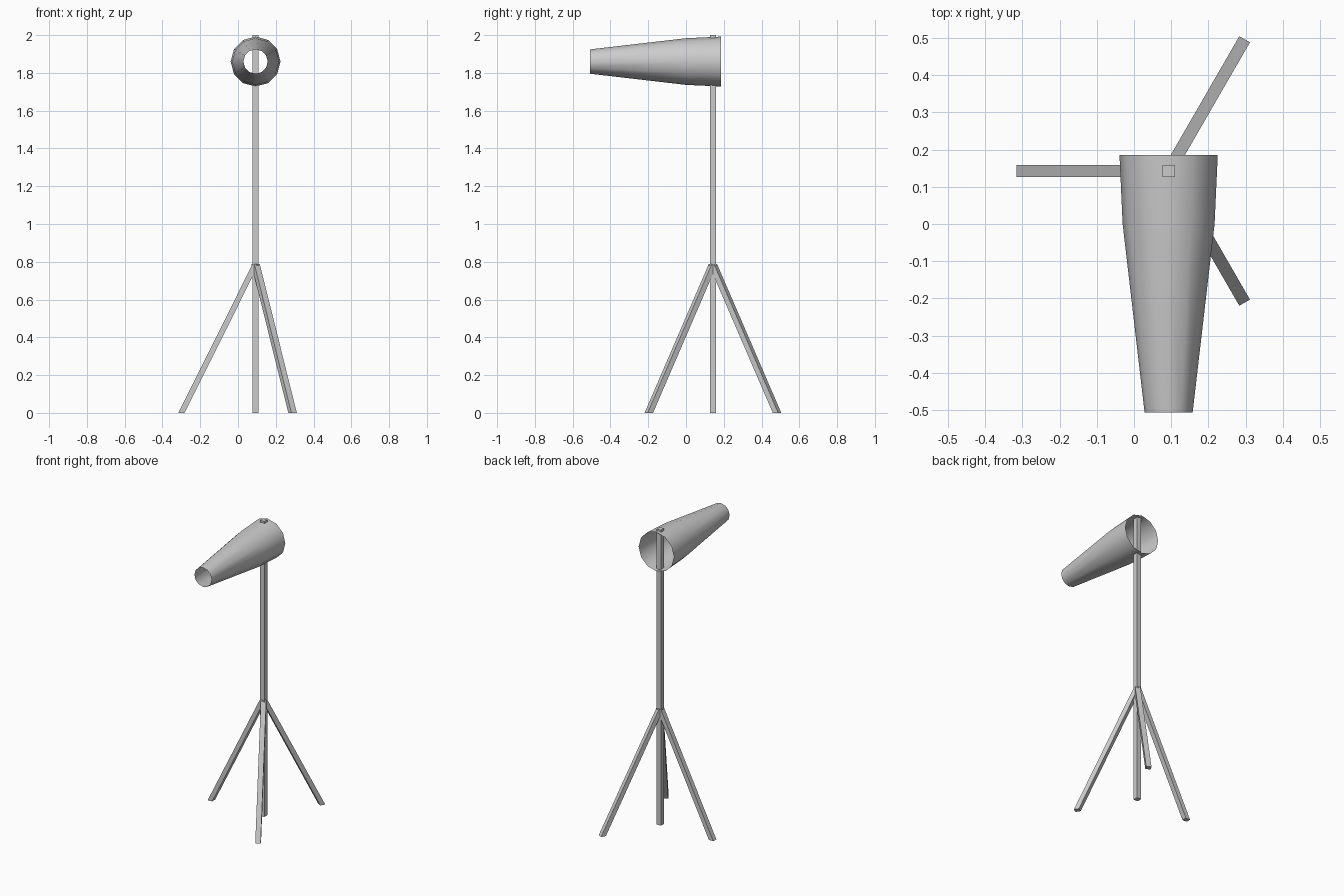
import bpy, bmesh, math
from mathutils import Vector

if "Cube" in bpy.data.objects:
    bpy.data.objects.remove(bpy.data.objects["Cube"])

PX, PY = 0.093, 0.1425   # pole axis
H = 0.0165               # half thickness of the bars


def make_object(name, bm):
    bmesh.ops.recalc_face_normals(bm, faces=bm.faces)
    mesh = bpy.data.meshes.new(name)
    bm.to_mesh(mesh)
    bm.free()
    obj = bpy.data.objects.new(name, mesh)
    bpy.context.collection.objects.link(obj)
    return obj


def bar(name, bottom, top, angle=0.0):
    """Square bar with level ends, sheared between two centre points."""
    u = Vector((math.cos(angle), math.sin(angle), 0)) * H
    v = Vector((-math.sin(angle), math.cos(angle), 0)) * H
    bm = bmesh.new()
    lo, hi = [[bm.verts.new(Vector(c) + u * a + v * b)
               for a, b in ((-1, -1), (1, -1), (1, 1), (-1, 1))]
              for c in (bottom, top)]
    bm.faces.new(lo)
    bm.faces.new(hi)
    for i in range(4):
        j = (i + 1) % 4
        bm.faces.new((lo[i], lo[j], hi[j], hi[i]))
    return make_object(name, bm)


# Upright pole
bar("pole", (PX, PY, 0), (PX, PY, 2.0))

# Three splayed legs
for n, deg in enumerate((60, 180, 300)):
    a = math.radians(deg)
    r = 0.392
    bar(f"leg_{n + 1}", (PX + r * math.cos(a), PY + r * math.sin(a), 0),
        (PX, PY, 0.787), a)

# Open tapered tube pierced by the pole
SIDES = 12
bm = bmesh.new()
rings = []
for y, r in ((-0.507, 0.0645), (0.0, 0.1235), (0.185, 0.132)):
    rings.append([bm.verts.new((PX + r * math.cos(2 * math.pi * i / SIDES), y,
                                1.86 + r * math.sin(2 * math.pi * i / SIDES)))
                  for i in range(SIDES)])
for a, b in zip(rings, rings[1:]):
    for i in range(SIDES):
        j = (i + 1) % SIDES
        bm.faces.new((a[i], a[j], b[j], b[i]))
tube = make_object("tapered_tube", bm)
for p in tube.data.polygons:
    p.use_smooth = True
